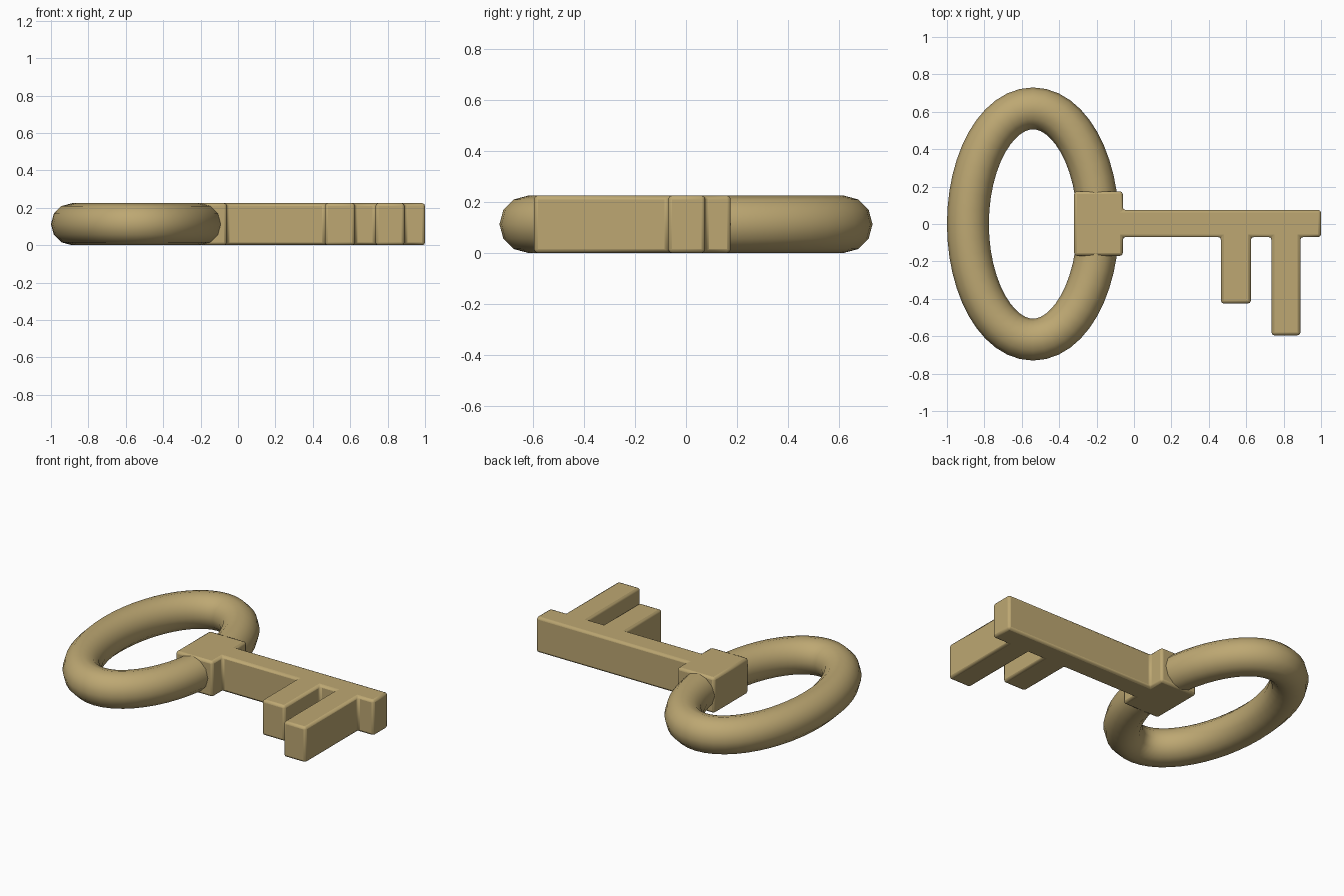
import bpy
import bmesh
from math import sin, cos, tau
from mathutils import Vector

default = bpy.data.objects.get("Cube")
if default:
    bpy.data.objects.remove(default, do_unlink=True)

THICK = 0.225

brass = bpy.data.materials.new("brass")
brass.use_nodes = True
colour = (0.51, 0.39, 0.17, 1)
brass.diffuse_color = colour
brass.node_tree.nodes["Principled BSDF"].inputs["Base Color"].default_value = colour


def make_object(name, bm):
    bmesh.ops.recalc_face_normals(bm, faces=bm.faces)
    mesh = bpy.data.meshes.new(name)
    bm.to_mesh(mesh)
    bm.free()
    mesh.materials.append(brass)
    obj = bpy.data.objects.new(name, mesh)
    bpy.context.collection.objects.link(obj)
    return obj


def smooth(obj, angle):
    bpy.ops.object.select_all(action="DESELECT")
    obj.select_set(True)
    bpy.context.view_layer.objects.active = obj
    bpy.ops.object.shade_smooth_by_angle(angle=angle)


# Oval bow: a round tube of even width swept along an ellipse
def oval_ring(name, centre, a, b, radius, steps=48, sides=12):
    bm = bmesh.new()
    rings = []
    for i in range(steps):
        t = tau * i / steps
        point = centre + Vector((a * cos(t), b * sin(t), 0))
        out = Vector((b * cos(t), a * sin(t), 0)).normalized()
        ring = []
        for j in range(sides):
            s = tau * j / sides
            offset = out * cos(s) + Vector((0, 0, sin(s)))
            ring.append(bm.verts.new(point + offset * radius))
        rings.append(ring)
    for i in range(steps):
        here, after = rings[i], rings[(i + 1) % steps]
        for j in range(sides):
            k = (j + 1) % sides
            bm.faces.new((here[j], after[j], after[k], here[k]))
    return make_object(name, bm)


bow = oval_ring("bow_ring", Vector((-0.54, 0, THICK / 2)), 0.348, 0.618, 0.112)
smooth(bow, 0.8)

# Collar, shaft and two teeth: one outline raised to full thickness
outline = [
    (-0.32, -0.17), (-0.06, -0.17), (-0.06, -0.07),
    (0.465, -0.07), (0.465, -0.425), (0.625, -0.425), (0.625, -0.07),
    (0.735, -0.07), (0.735, -0.595), (0.89, -0.595), (0.89, -0.07),
    (1, -0.07), (1, 0.075), (-0.06, 0.075), (-0.06, 0.175), (-0.32, 0.175),
]
bm = bmesh.new()
base = bm.faces.new([bm.verts.new((x, y, 0)) for x, y in outline])
top = bmesh.ops.extrude_face_region(bm, geom=[base], use_keep_orig=True)["geom"]
bmesh.ops.translate(bm, vec=(0, 0, THICK),
                    verts=[g for g in top if isinstance(g, bmesh.types.BMVert)])
blade = make_object("collar_shaft_and_teeth", bm)

# Softened edges
bevel = blade.modifiers.new("soft_edges", "BEVEL")
bevel.width = 0.015
bevel.segments = 2
bevel.limit_method = "ANGLE"
smooth(blade, 0.5)
